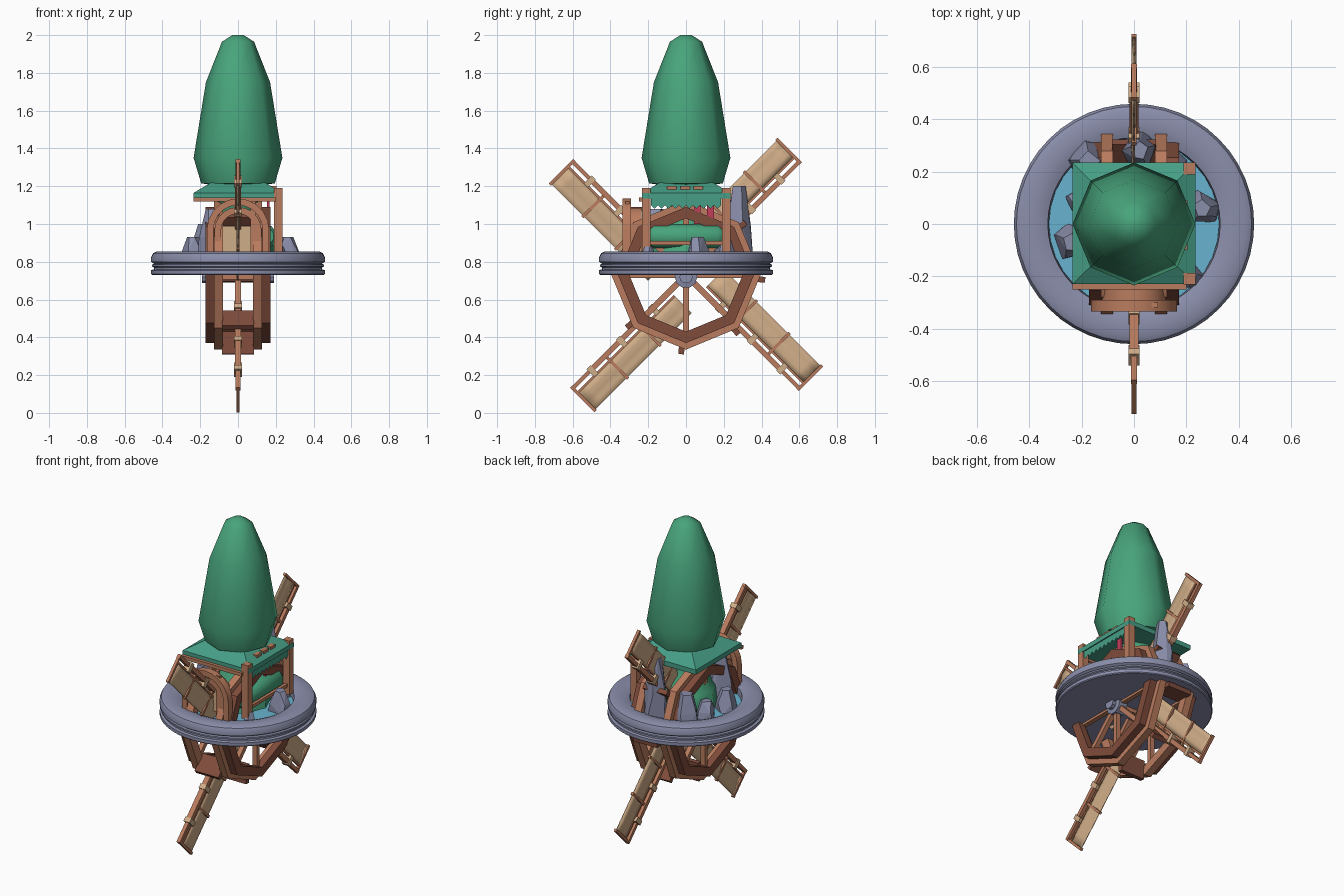
import bpy, bmesh, math, random
from mathutils import Vector, Matrix

if "Cube" in bpy.data.objects:
    bpy.data.objects.remove(bpy.data.objects["Cube"])

random.seed(4)

def mat(name, r, g, b):
    m = bpy.data.materials.new(name)
    lin = [(c / 255 / 12.92) if c < 11 else ((c / 255 + 0.055) / 1.055) ** 2.4 for c in (r, g, b)]
    m.diffuse_color = (*lin, 1)
    m.use_nodes = True
    m.node_tree.nodes["Principled BSDF"].inputs["Base Color"].default_value = m.diffuse_color
    return m

LEAF = mat("leaf_green", 72, 164, 124)
TEAL = mat("awning_green", 70, 158, 134)
STONE = mat("blue_grey_stone", 138, 142, 170)
WOOD = mat("orange_wood", 186, 124, 94)
DARK = mat("dark_wood", 128, 76, 60)
SAIL = mat("tan_cloth", 208, 173, 136)
WATER = mat("water_blue", 104, 180, 208)
RED = mat("crimson", 196, 60, 90)

def finish(name, bm, m, smooth=None):
    bmesh.ops.recalc_face_normals(bm, faces=bm.faces)
    me = bpy.data.meshes.new(name)
    bm.to_mesh(me)
    bm.free()
    me.materials.append(m)
    ob = bpy.data.objects.new(name, me)
    bpy.context.collection.objects.link(ob)
    if smooth:
        bpy.ops.object.select_all(action='DESELECT')
        ob.select_set(True)
        bpy.context.view_layer.objects.active = ob
        bpy.ops.object.shade_smooth_by_angle(angle=math.radians(smooth))
    return ob

def lathe(name, profile, n, m, smooth=None, axis='Z', closed=False, offset=(0, 0, 0)):
    """Revolve (radius, height) points; axis X turns the result on its side."""
    bm = bmesh.new()
    rings = []
    for r, h in profile:
        pts = [(r * math.cos(2 * math.pi * i / n), r * math.sin(2 * math.pi * i / n), h) for i in range(n)]
        if axis == 'X':
            pts = [(z, x, y) for x, y, z in pts]
        if axis == 'Y':
            pts = [(y, z, x) for x, y, z in pts]
        rings.append([bm.verts.new(Vector(p) + Vector(offset)) for p in pts])
    pairs = list(zip(rings, rings[1:]))
    if closed:
        pairs.append((rings[-1], rings[0]))
    for a, b in pairs:
        for i in range(n):
            j = (i + 1) % n
            bm.faces.new((a[i], a[j], b[j], b[i]))
    if not closed:
        bm.faces.new(rings[0])
        bm.faces.new(rings[-1])
    return finish(name, bm, m, smooth)

def beams(name, items, m):
    """Square bars: (start, end, width along x, other width)."""
    bm = bmesh.new()
    for p, q, w, h in items:
        p, q = Vector(p), Vector(q)
        d = (q - p).normalized()
        u = Vector((1, 0, 0)) if abs(d.x) < 0.8 else Vector((0, 1, 0))
        v = d.cross(u).normalized()
        u = v.cross(d)
        M = Matrix((u, v, d)).transposed().to_4x4()
        M.translation = (p + q) / 2
        bmesh.ops.create_cube(bm, size=1, matrix=M @ Matrix.Diagonal((w, h, (q - p).length, 1)))
    return finish(name, bm, m)

def rock(name, x, y, z0, z1, r):
    bm = bmesh.new()
    for z, s in ((z0, 1), ((z0 + z1) / 2, 0.85), (z1, 0.45)):
        for i in range(5):
            a = 2 * math.pi * (i + random.random() * 0.6) / 5
            bm.verts.new((x + r * s * math.cos(a), y + r * s * math.sin(a), z))
    bmesh.ops.convex_hull(bm, input=bm.verts)
    return finish(name, bm, STONE)

# stone basin with stepped rim, and its water
lathe("stone_basin", [(0.05, .73), (.455, .73), (.46, .735), (.46, .755), (.445, .76), (.445, .77),
                      (.455, .775), (.455, .785), (.445, .79), (.46, .80), (.46, .825), (.45, .845),
                      (.43, .855), (.36, .852), (.33, .84), (.325, .78), (.05, .78)], 48, STONE, 35)
lathe("water", [(.326, .775), (.326, .80)], 32, WATER)

# tree crown and flared trunk
lathe("tree_crown", [(.12, 1.205), (.195, 1.215), (.235, 1.35), (.17, 1.75), (.085, 1.965), (.03, 2.0)], 8, LEAF, 50)
lathe("tree_trunk", [(.2, .82), (.185, .92), (.10, 1.02), (.10, 1.1), (.17, 1.2)], 8, LEAF, 40)
lathe("trunk_root", [(.05, -.19), (.065, -.17), (.065, .17), (.05, .19)], 10, LEAF, 40, 'Y', offset=(.14, 0, .935))

# square awning around the tree, with slats and toothed fringe
bm = bmesh.new()
lo = [bm.verts.new((x, y, 1.135)) for x, y in ((-.235, -.23), (.235, -.23), (.235, .235), (-.235, .235))]
ed = [bm.verts.new(v.co + Vector((0, 0, .03))) for v in lo]
hi = [bm.verts.new((v.co.x * .6, v.co.y * .6, 1.22)) for v in lo]
for a, b in ((lo, ed), (ed, hi)):
    for i in range(4):
        bm.faces.new((a[i], a[(i + 1) % 4], b[(i + 1) % 4], b[i]))
bm.faces.new(lo)
bm.faces.new(hi)
finish("awning", bm, TEAL)
bm = bmesh.new()
for i in range(10):
    y = -.185 + i * .037
    bm.faces.new([bm.verts.new((.228, y + dy, z)) for dy, z in
                  ((0, 1.14), (.037, 1.14), (.037, 1.1), (.0185, 1.08), (0, 1.1))])
finish("awning_fringe", bm, TEAL)
beams("awning_slats", [((.19, y, 1.19), (.19, y + .05, 1.19), .03, .02) for y in (-.1, -.03, .04)], WOOD)
beams("hanging_goods", [((.16, y, 1.0), (.16, y, 1.14), .012, .035) for y in (.06, .13)], RED)

# awning posts and rails
beams("awning_posts", [((.212, y, .84), (.212, y, 1.19), .045, .045) for y in (-.21, .212)]
      + [((.212, -.21, .9), (.212, .21, .9), .02, .02)], WOOD)
beams("front_rails", [((-.235, -.24, 1.13), (.2, -.24, 1.13), .02, .022),
                      ((.0, -.32, 1.08), (.0, -.2, 1.08), .02, .02),
                      ((.08, -.31, .85), (.08, -.31, 1.12), .025, .02)], WOOD)

# nested arched porch
def arch(name, r, top, y0, y1, t, m):
    bm = bmesh.new()
    outline = [(-1, 0)] + [(-math.cos(math.pi * i / 10), math.sin(math.pi * i / 10)) for i in range(11)] + [(1, 0)]
    prev = None
    for k, (c, s) in enumerate(outline):
        base = .84 if k in (0, 12) else top - r
        ring = [bm.verts.new((c * q, y, base + s * q)) for q, y in ((r, y0), (r, y1), (r - t, y1), (r - t, y0))]
        if prev:
            for i in range(4):
                bm.faces.new((prev[i], prev[(i + 1) % 4], ring[(i + 1) % 4], ring[i]))
        else:
            bm.faces.new(ring)
        prev = ring
    bm.faces.new(prev)
    finish(name, bm, m, 30)

arch("porch_arch", .165, 1.135, -.335, -.29, .035, WOOD)
arch("inner_porch_arch", .125, 1.09, -.32, -.235, .035, WOOD)
beams("porch_door", [((0, -.25, .85), (0, -.25, .99), .17, .02)], SAIL)

# water wheel: paired octagonal rims on each side, hubs, spokes and paddles
C = Vector((0, 0, .73))
def polar(x, a, r):
    return C + Vector((x, r * math.cos(a), r * math.sin(a)))
def rim(name, x0, x1, r0, r1, m):
    lathe(name, [(r0, x0), (r1, x0), (r1, x1), (r0, x1)], 8, m, axis='X', closed=True, offset=C)
spokes, paddles = [], []
for s, side in ((-1, "left"), (1, "right")):
    rim(side + "_wheel_rim", s * .08, s * .127, .335, .395, WOOD)
    rim(side + "_wheel_band", s * .127, s * .173, .30, .36, DARK)
    lathe(side + "_wheel_hub", [(.06, s * .10), (.06, s * .16), (.035, s * .165), (.035, s * .19)], 10, STONE,
          axis='X', offset=C - Vector((0, 0, .01)))
    spokes += [(polar(s * .13, k * math.pi / 4, .03), polar(s * .13, k * math.pi / 4, .33), .03, .03) for k in range(8)]
for k in range(8):
    a = k * math.pi / 4 - .06
    paddles.append((polar(0, a, .30), polar(0, a, .42), .17, .03))
beams("wheel_spokes", spokes, WOOD)
beams("wheel_paddles", paddles, DARK)
beams("wheel_axle", [(polar(-.15, 0, 0), polar(.15, 0, 0), .05, .05)], WOOD)

# four sail blades, cloth offset to one side of each spar
for k in range(4):
    a = math.pi / 4 + k * math.pi / 2
    d = Vector((0, math.cos(a), math.sin(a)))
    n = Vector((0, -math.sin(a), math.cos(a)))
    def P(u, v, x=0):
        return C + d * u + n * v + Vector((x, 0, 0))
    beams("sail_frame_%d" % (k + 1),
          [(P(.05, 0), P(.70, 0), .034, .028), (P(.70, 0), P(.855, 0), .024, .022),
           (P(.12, .035), P(.85, .035), .012, .012)]
          + [(P(u, -.012), P(u, .172), .018, .016) for u in (.36, .605, .848)], WOOD)
    beams("sail_collars_%d" % (k + 1), [(P(u, -.02), P(u, .04), .044, .03) for u in (.25, .49, .71)], SAIL)
    bm = bmesh.new()
    cols = []
    for i in range(13):
        u = .12 + .725 * i / 12
        cols.append([bm.verts.new(P(u, .038 + .126 * j / 4, .006 * math.sin(math.pi * j / 2))) for j in range(5)])
    for c0, c1 in zip(cols, cols[1:]):
        for j in range(4):
            bm.faces.new((c0[j], c1[j], c1[j + 1], c0[j + 1]))
    cloth = finish("sail_cloth_%d" % (k + 1), bm, SAIL, 40)
    so = cloth.modifiers.new("thickness", 'SOLIDIFY')
    so.thickness, so.offset = .006, 0

# rocks standing in the basin
for i, (x, y, z1, r) in enumerate([(.02, .28, 1.2, .08), (-.17, .24, 1.0, .09), (.13, .22, .95, .08),
                                   (.26, .06, .93, .075), (-.24, -.07, .93, .075), (-.13, -.16, 1.08, .09),
                                   (-.2, .08, .9, .07), (.22, -.2, .88, .05)]):
    rock("rock_%d" % (i + 1), x, y, .78, z1, r)
